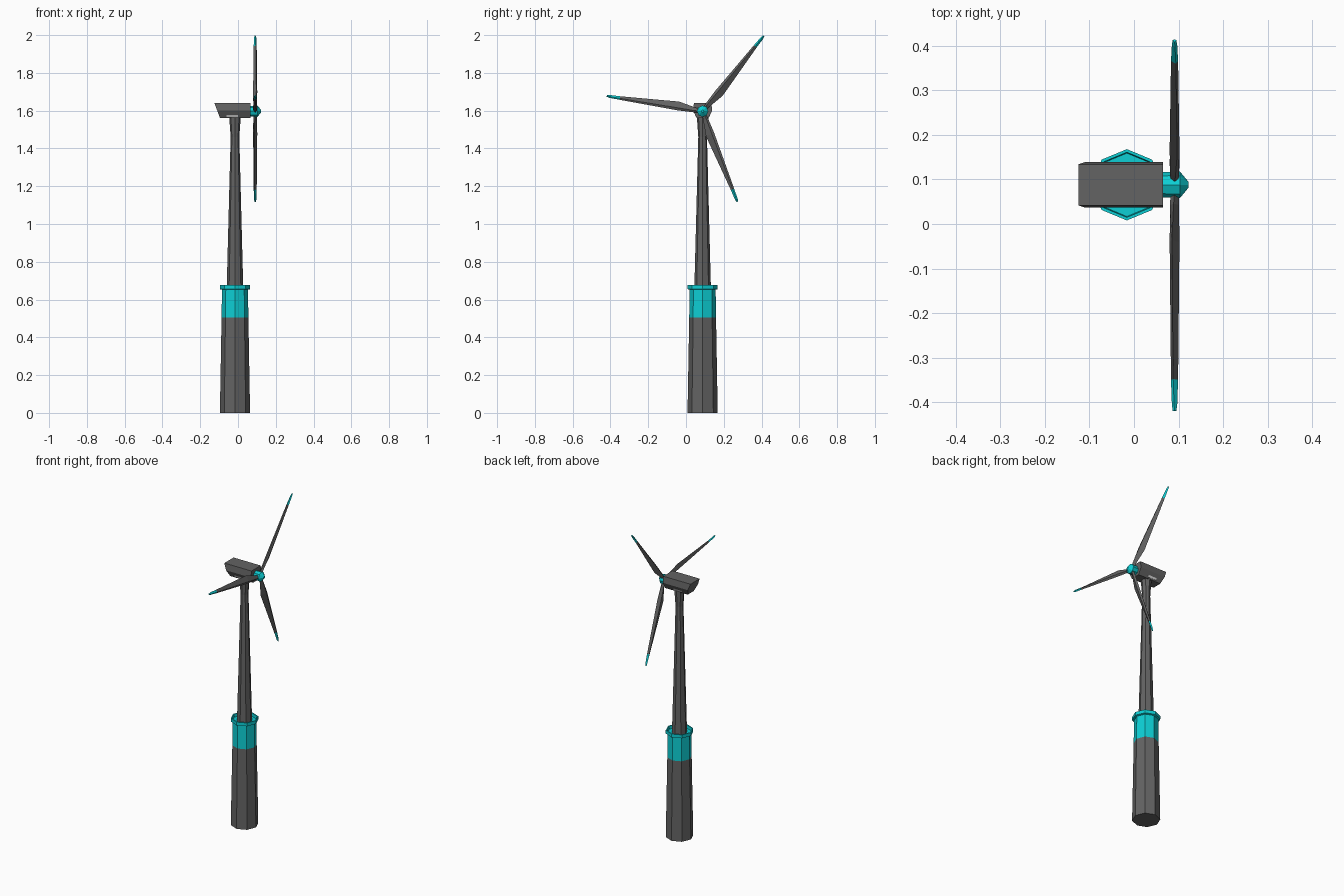
import bpy, bmesh, math
from mathutils import Matrix, Vector

if "Cube" in bpy.data.objects:
    bpy.data.objects.remove(bpy.data.objects["Cube"])

TX, TY = -0.016, 0.088           # tower axis
HUB = Vector((0.091, 0.088, 1.597))


def material(name, rgb):
    m = bpy.data.materials.new(name)
    m.diffuse_color = (*rgb, 1)
    m.use_nodes = True
    m.node_tree.nodes["Principled BSDF"].inputs["Base Color"].default_value = m.diffuse_color
    return m


GREY = material("dark grey", (0.125, 0.125, 0.125))
TEAL = material("bright turquoise", (0.004, 0.62, 0.66))
PALE = material("pale grey", (0.75, 0.75, 0.75))


def loft(name, rings, mats, bands=None, matrix=None):
    """Skin a list of equal rings, cap both ends; bands gives a material per band."""
    bm = bmesh.new()
    vs = [[bm.verts.new(p) for p in ring] for ring in rings]
    n = len(rings[0])
    for i in range(len(vs) - 1):
        for j in range(n):
            k = (j + 1) % n
            f = bm.faces.new((vs[i][j], vs[i][k], vs[i + 1][k], vs[i + 1][j]))
            f.material_index = bands[i] if bands else 0
    bm.faces.new(vs[0][::-1])
    bm.faces.new(vs[-1]).material_index = bands[-1] if bands else 0
    bmesh.ops.recalc_face_normals(bm, faces=bm.faces)
    me = bpy.data.meshes.new(name)
    bm.to_mesh(me)
    bm.free()
    for m in mats:
        me.materials.append(m)
    ob = bpy.data.objects.new(name, me)
    bpy.context.collection.objects.link(ob)
    if matrix:
        ob.matrix_world = matrix
    return ob


def turned(name, profile, mats, bands=None, matrix=None):
    """Eight-sided turned part from (radius, height) pairs."""
    rings = [[(r * math.cos(a * math.pi / 4), r * math.sin(a * math.pi / 4), z)
              for a in range(8)] for r, z in profile]
    return loft(name, rings, mats, bands, matrix)


axis = Matrix.Translation((TX, TY, 0))

# Foundation, turquoise collar and rimmed platform
turned("foundation", [(0.08, 0), (0.071, 0.505)], [GREY], matrix=axis)
turned("collar", [(0.071, 0.505), (0.069, 0.652), (0.08, 0.655), (0.08, 0.676),
                  (0.073, 0.676), (0.071, 0.657)], [TEAL], matrix=axis)

# Tapered tower with a flared head
turned("tower", [(0.044, 0.655), (0.023, 1.46), (0.030, 1.56)], [GREY], matrix=axis)

# Nacelle: six-sided section, rear end raked
section = [(0.046, 1.64), (0.051, 1.60), (0.030, 1.56),
           (-0.030, 1.56), (-0.051, 1.60), (-0.046, 1.64)]
rear = [(-0.095 - (z - 1.56) * 0.375, TY + y, z) for y, z in section]
front = [(0.065, TY + y, z) for y, z in section]
loft("nacelle", [rear, front], [GREY])

# Pale vent plates on the lower sloping sides
for side, label in ((-1, "front"), (1, "back")):
    def plate_ring(x):
        pts = []
        for z, out in ((1.567, -0.001), (1.578, -0.001), (1.578, 0.001), (1.567, 0.001)):
            y = 0.030 + (z - 1.56) * 0.525 + out
            pts.append((x, TY + side * y, z))
        return pts
    loft(label + "_vent", [plate_ring(-0.06), plate_ring(0.0)], [PALE])

# Hub with a faceted nose, pointing along +x
hub_matrix = Matrix.Translation((0, HUB.y, HUB.z)) @ Matrix.Rotation(math.pi / 2, 4, 'Y')
turned("hub", [(0.028, 0.062), (0.030, 0.103), (0.007, 0.122)], [TEAL], matrix=hub_matrix)

# Blades: (span, trailing edge, leading edge, half thickness, twist offset)
stations = [(0.015, -0.010, 0.010, 0.009, 0.000),
            (0.045, -0.014, 0.013, 0.010, 0.002),
            (0.130, -0.031, 0.016, 0.011, 0.006),
            (0.443, -0.010, 0.009, 0.008, 0.003),
            (0.500, -0.008, 0.007, 0.006, 0.001),
            (0.514, -0.004, 0.004, 0.004, 0.000)]
for i, angle in enumerate((51, 171, 291)):
    rings = []
    for s, te, le, t, tw in stations:
        mid = te * 0.2 + le * 0.8 - 0.004
        rings.append([(-tw, s, te), (t, s, mid), (tw, s, le), (-t, s, mid)])
    loft("blade_%d" % (i + 1), rings, [GREY, TEAL], [0, 0, 0, 1, 1],
         Matrix.Translation(HUB) @ Matrix.Rotation(math.radians(angle), 4, 'X'))
